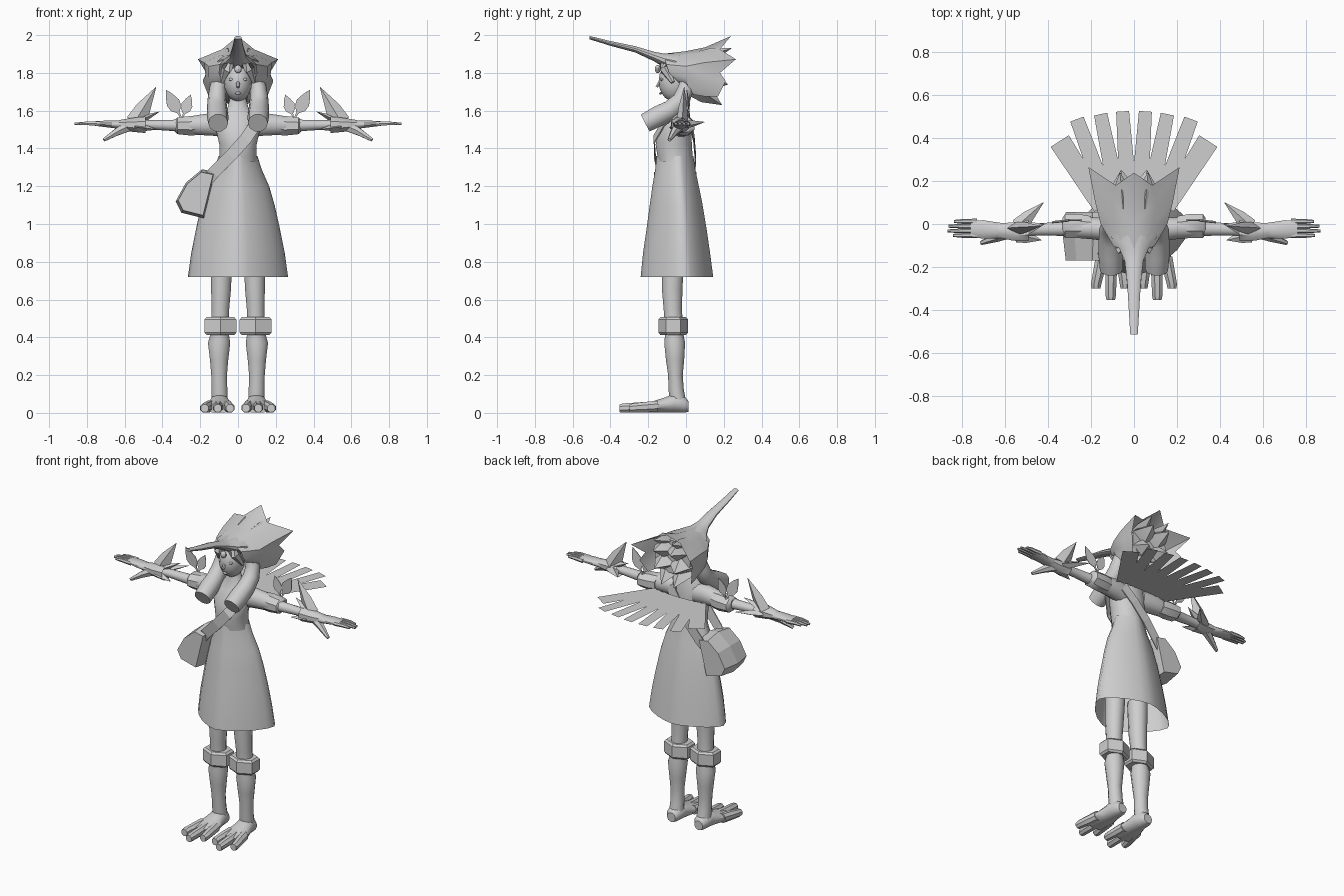
import bpy, bmesh, math
from mathutils import Vector

grey = bpy.data.materials.new("plain_grey")
grey.diffuse_color = (0.62, 0.62, 0.62, 1)


def finish(name, bm, mirror=False, angle=40, thick=0):
    """Turn a bmesh into a named object, optionally mirrored across x."""
    if thick == 0:
        bmesh.ops.recalc_face_normals(bm, faces=bm.faces)
    me = bpy.data.meshes.new(name)
    bm.to_mesh(me)
    bm.free()
    me.materials.append(grey)
    if angle:
        me.shade_smooth()
        me.set_sharp_from_angle(angle=math.radians(angle))
    ob = bpy.data.objects.new(name, me)
    bpy.context.collection.objects.link(ob)
    if thick:
        m = ob.modifiers.new("Thickness", 'SOLIDIFY')
        m.thickness, m.offset = thick, 0
    if mirror:
        ob.modifiers.new("Mirror", 'MIRROR')
    return ob


def skin(bm, rings, caps=(True, True)):
    """Join rings of points into a skinned surface."""
    vs = [[bm.verts.new(p) for p in r] for r in rings]
    n = len(vs[0])
    for a, b in zip(vs, vs[1:]):
        for i in range(n):
            j = (i + 1) % n
            bm.faces.new((a[i], a[j], b[j], b[i]))
    if caps[0]:
        bm.faces.new(vs[0])
    if caps[1]:
        bm.faces.new(vs[-1])


def loft(name, axis, rings, n=14, caps=(True, True), power=2.0, shift=0, **kw):
    """Ovals along an axis: (position, centre u, centre v, radius u, radius v).
    shift moves the widest line towards +v, giving an egg section."""
    def pt(p, u, v):
        return {'x': (p, u, v), 'y': (u, p, v), 'z': (u, v, p)}[axis]

    def sp(c):
        return math.copysign(abs(c) ** (2 / power), c)

    def egg(s):
        return shift + s * (1 - math.copysign(shift, s))
    bm = bmesh.new()
    ang = [2 * math.pi * (i + (0.5 if power == 2 else 0)) / n for i in range(n)]
    skin(bm, [[pt(p, cu + ru * sp(math.cos(a)), cv + rv * egg(sp(math.sin(a)))) for a in ang]
              for p, cu, cv, ru, rv in rings], caps)
    return finish(name, bm, **kw)


def tube(name, pts, radii, n=8, flat=1.0, **kw):
    """Round or flattened tube along a path; a tiny last radius makes a spike."""
    pts = [Vector(p) for p in pts]
    rings = []
    for i, (p, r) in enumerate(zip(pts, radii)):
        t = (pts[min(i + 1, len(pts) - 1)] - pts[max(i - 1, 0)]).normalized()
        ref = Vector((0, 1, 0)) if abs(t.x) > 0.7 else Vector((1, 0, 0))
        u = (ref - t * ref.dot(t)).normalized()
        v = t.cross(u)
        rings.append([p + u * r * math.cos(2 * math.pi * k / n)
                      + v * r * flat * math.sin(2 * math.pi * k / n) for k in range(n)])
    bm = bmesh.new()
    skin(bm, rings)
    return finish(name, bm, **kw)


def ball(name, loc, size, seg=16, **kw):
    bm = bmesh.new()
    bmesh.ops.create_uvsphere(bm, u_segments=seg, v_segments=seg // 2 + 2, radius=1)
    for v in bm.verts:
        v.co = Vector(loc) + Vector(a * b for a, b in zip(v.co, size))
    return finish(name, bm, **kw)


# Dress skirt with egg-like section, open at the hem, then the bodice and neck
loft("dress_skirt", 'z', [(.72, 0, -.048, .265, .192), (.85, 0, -.05, .247, .177),
     (.98, 0, -.05, .221, .158), (1.1, 0, -.052, .194, .14), (1.2, 0, -.055, .165, .123),
     (1.29, 0, -.057, .125, .106), (1.36, 0, -.058, .103, .097)],
     n=20, caps=(False, False), power=1.5, shift=.22, angle=75)
loft("dress_bodice", 'z', [(1.33, 0, -.057, .1, .09), (1.36, 0, -.058, .098, .094),
     (1.42, 0, -.065, .1, .097), (1.5, 0, -.06, .118, .09), (1.57, 0, -.045, .108, .066),
     (1.62, 0, -.04, .055, .046), (1.69, 0, -.045, .036, .036)], n=20, caps=(False, True))

# Legs, knee cuffs, feet and toes
loft("leg", 'z', [(.05, .097, -.04, .045, .045), (.12, .098, -.052, .043, .042),
     (.2, .1, -.056, .043, .04), (.28, .1, -.058, .05, .05), (.37, .1, -.06, .061, .057),
     (.42, .097, -.062, .05, .05), (.55, .093, -.07, .048, .05),
     (.65, .09, -.073, .054, .056), (.85, .085, -.07, .06, .062)], n=12, mirror=True)
loft("knee_cuff", 'z', [(.413, .093, -.068, .086, .068), (.425, .093, -.068, .097, .078),
     (.495, .093, -.068, .097, .078), (.507, .093, -.068, .084, .066)], n=6, mirror=True, angle=30)
loft("foot", 'y', [(.012, .098, .035, .03, .03), (-.01, .098, .045, .045, .045),
     (-.06, .098, .052, .053, .052), (-.11, .1, .042, .063, .042),
     (-.17, .103, .032, .078, .032), (-.23, .104, .024, .084, .024)], n=12, mirror=True)
for x0, x1, y in ((.15, .176, -.3), (.104, .108, -.352), (.055, .042, -.3)):
    loft("toe", 'y', [(-.15, x0, .035, .03, .032), (-.22, (x0 + x1) / 2, .03, .029, .03),
         (y + .02, x1, .026, .026, .026), (y, x1, .024, .022, .022)], n=8, mirror=True)

# Arms, sleeve cuffs and hands
loft("arm", 'x', [(.06, -.03, 1.52, .055, .065), (.13, -.025, 1.528, .056, .063),
     (.2, -.02, 1.525, .052, .056), (.28, -.02, 1.522, .045, .045),
     (.34, -.023, 1.522, .033, .031), (.46, -.025, 1.525, .029, .026),
     (.56, -.03, 1.525, .03, .025), (.63, -.03, 1.526, .038, .023),
     (.7, -.025, 1.53, .044, .018), (.76, -.022, 1.532, .04, .012)], n=12, mirror=True)
loft("sleeve_cuff", 'x', [(.2, -.012, 1.522, .052, .054), (.25, -.01, 1.52, .06, .056),
     (.32, -.01, 1.52, .06, .048), (.333, -.01, 1.52, .04, .036)], n=8, mirror=True)
for y, x in ((.012, .835), (-.01, .862), (-.032, .865), (-.053, .84)):
    tube("finger", [(.73, y, 1.53), (.8, y, 1.533), (x, y, 1.53)], (.013, .011, .007),
         n=6, mirror=True)
tube("thumb", [(.575, -.035, 1.52), (.64, -.062, 1.488), (.71, -.088, 1.445)],
     (.032, .022, .01), n=6, mirror=True)

# Feathered wrist guards
loft("wrist_guard", 'x', [(.63, -.03, 1.527, .036, .025), (.56, -.035, 1.525, .046, .04),
     (.49, -.032, 1.525, .052, .047)], n=8, caps=(False, False), mirror=True)
for base, tip, r in (((.545, -.02, 1.54), (.434, -.01, 1.725), .05),
                     ((.54, -.03, 1.54), (.415, 0, 1.595), .036),
                     ((.54, -.01, 1.525), (.42, .1, 1.54), .036),
                     ((.54, -.05, 1.515), (.43, -.075, 1.5), .036)):
    tube("wrist_feather", [base, Vector(base).lerp(Vector(tip), .4), tip], (r, r * .8, .001),
         n=4, flat=.6, mirror=True, angle=20)

# Leaf pairs on the sleeves
for base, tip, w in (((.3, .02, 1.56), (.38, .005, 1.71), .036),
                     ((.295, .015, 1.56), (.25, .02, 1.685), .03)):
    bm = bmesh.new()
    b, t = Vector(base), Vector(tip)
    side = (t - b).cross(Vector((0, 1, 0))).normalized()
    prof = ((0, .1), (.2, .2), (.35, .85), (.55, 1), (.8, .55), (1, 0))
    out = [b.lerp(t, k) + side * w * s for k, s in prof]
    out += [b.lerp(t, k) - side * w * s for k, s in prof[-2::-1]]
    bm.faces.new([bm.verts.new(p) for p in out])
    finish("leaf", bm, mirror=True, angle=0, thick=.004)

# Flat fan of feathers behind the shoulders
bm = bmesh.new()
for i, (x, y, w) in enumerate(((.053, .523, .03), (.155, .51, .031),
                               (.265, .487, .033), (.345, .385, .05))):
    z = 1.518 + i * .0005
    tip, base = Vector((x, y, z)), Vector((x * .43, .08, z))
    d = (tip - base).normalized()
    s = Vector((d.y, -d.x, 0))
    bm.faces.new([bm.verts.new(p) for p in (base - s * .042, base + s * .042,
                                            tip + s * w, tip - s * w)])
finish("feather_fan", bm, mirror=True, angle=0)

# Shoulder bag: faceted prism, widest in the middle
outline = ((-.33, 1.12), (-.275, 1.22), (-.19, 1.29), (-.12, 1.275), (-.18, 1.03), (-.3, 1.06))
bm = bmesh.new()
skin(bm, [[(-.22 + (x + .22) * k, y, 1.16 + (z - 1.16) * k) for x, z in outline]
          for y, k in ((-.17, .88), (-.06, 1), (.055, .88))])
finish("bag", bm, angle=0)

# Bag strap looping over the opposite shoulder
path = ((-.19, -.11, 1.2), (-.13, -.145, 1.27), (-.04, -.165, 1.36), (.04, -.168, 1.45),
        (.1, -.115, 1.54), (.125, -.04, 1.6), (.1, .022, 1.54), (.03, .042, 1.45),
        (-.05, .05, 1.35), (-.13, .045, 1.25), (-.2, .03, 1.18))
bm = bmesh.new()
w = Vector((.024, 0, -.021))
rows = [(bm.verts.new(Vector(p) - w), bm.verts.new(Vector(p) + w)) for p in path]
for a, b in zip(rows, rows[1:]):
    bm.faces.new((a[0], a[1], b[1], b[0]))
finish("bag_strap", bm, thick=.006, angle=0)

# Head with face details
ball("head", (0, -.06, 1.755), (.075, .085, .108))
tube("nose", [(0, -.13, 1.765), (0, -.142, 1.745), (0, -.155, 1.725)], (.004, .01, .008), n=6)
ball("eye", (.034, -.126, 1.765), (.016, .012, .008), seg=10, mirror=True)
ball("lips", (0, -.134, 1.692), (.016, .008, .007), seg=8)
ball("forehead_jewel", (0, -.15, 1.82), (.02, .015, .022), seg=10)

# Long beak running back into a core of hair
loft("hood_beak", 'y', [(-.512, 0, 1.987, .018, .009), (-.4, 0, 1.956, .025, .013),
     (-.27, 0, 1.925, .033, .017), (-.17, 0, 1.887, .045, .026), (-.115, 0, 1.865, .07, .038),
     (-.06, 0, 1.85, .11, .055), (.02, 0, 1.81, .135, .09), (.08, 0, 1.795, .145, .115),
     (.14, 0, 1.8, .13, .11)], n=12, angle=35)

# Swept-back hood shell: strips from the crown to below the ear, ending in a zigzag
strips = (((0, -.13, 1.9), (0, 0, 1.915), (0, .1, 1.935), (0, .238, 1.995)),
          ((.05, -.115, 1.89), (.09, 0, 1.895), (.1, .1, 1.905), (.085, .18, 1.925)),
          ((.095, -.105, 1.845), (.155, 0, 1.835), (.18, .1, 1.855), (.212, .264, 1.872)),
          ((.1, -.09, 1.8), (.155, 0, 1.775), (.172, .1, 1.785), (.168, .18, 1.8)),
          ((.085, -.05, 1.76), (.145, .01, 1.725), (.16, .1, 1.725), (.187, .21, 1.757)),
          ((.08, 0, 1.72), (.12, .04, 1.685), (.138, .1, 1.675), (.155, .17, 1.675)))
bm = bmesh.new()
grid = [[bm.verts.new(p) for p in s] for s in strips]
for a, b in zip(grid, grid[1:]):
    for i in range(3):
        bm.faces.new((a[i], a[i + 1], b[i + 1], b[i]))
finish("hood_shell", bm, mirror=True, angle=35)

# Hair spikes at the back
for base, tip, r, both in (((.05, .08, 1.88), (.065, .24, 1.93), .05, True),
                           ((.04, .08, 1.84), (.06, .25, 1.865), .085, True),
                           ((.05, .07, 1.77), (.07, .222, 1.74), .085, True),
                           ((.05, .04, 1.73), (.045, .19, 1.63), .075, True)):
    tube("hair_spike", [base, Vector(base).lerp(Vector(tip), .45), tip], (r, r * .85, .001),
         n=4, flat=.75, mirror=both, angle=20)

# Thick locks that drop behind the face and roll forward over the chest
tube("front_lock", [(.09, .01, 1.8), (.108, 0, 1.72), (.112, -.025, 1.655),
     (.11, -.08, 1.605), (.108, -.145, 1.572), (.105, -.215, 1.535)],
     (.035, .043, .05, .054, .057, .053), n=10, mirror=True)
tube("fringe", [(.02, -.115, 1.86), (.06, -.11, 1.82), (.085, -.07, 1.75)],
     (.03, .03, .012), n=6, mirror=True)
